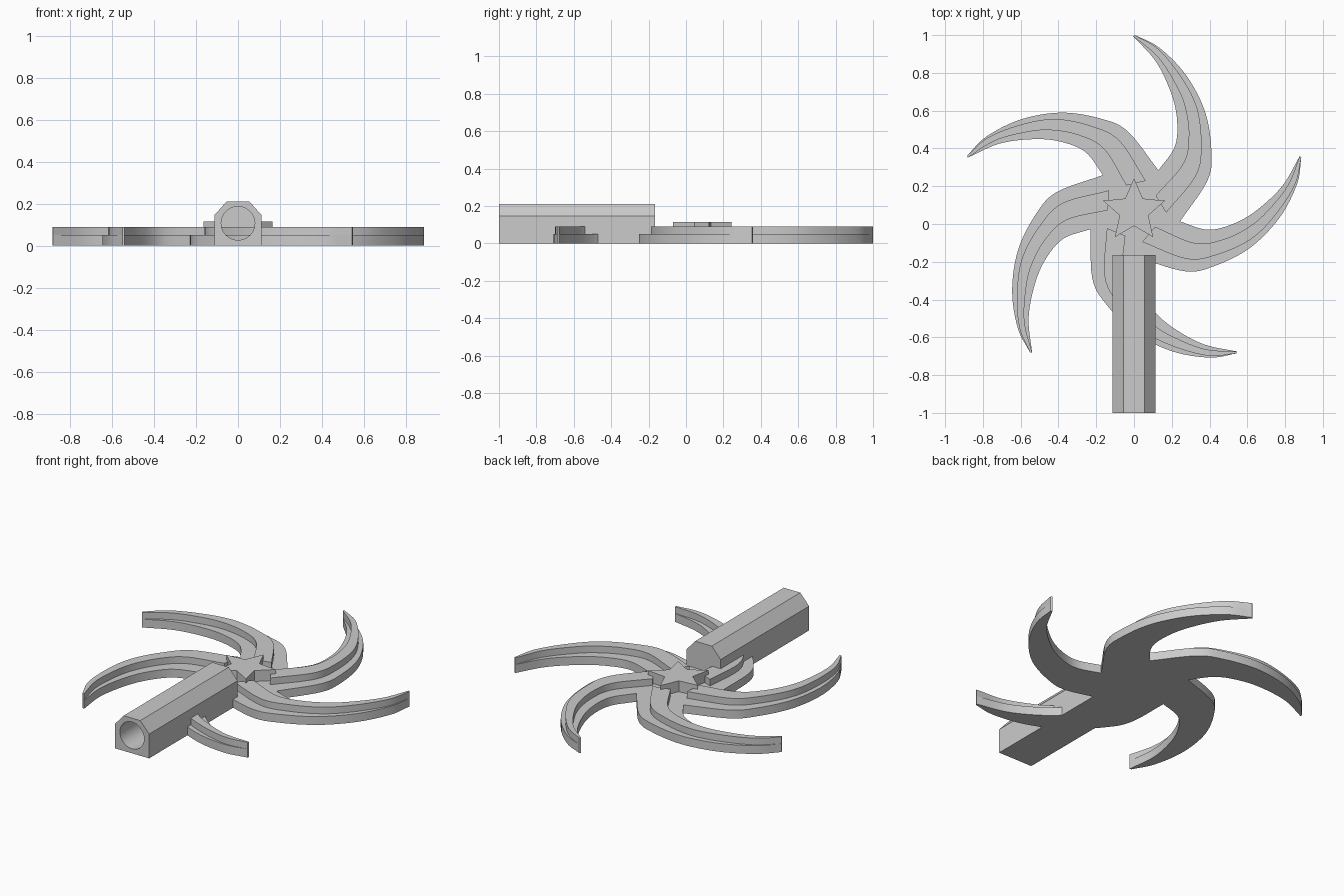
import bpy, bmesh, math
from mathutils import Vector, Matrix

cube = bpy.data.objects.get("Cube")
if cube:
    bpy.data.objects.remove(cube)

grey = bpy.data.materials.new("plain_grey")
grey.use_nodes = True
tone = (0.6, 0.6, 0.6, 1)
grey.diffuse_color = tone
grey.node_tree.nodes["Principled BSDF"].inputs["Base Color"].default_value = tone

HUB = Vector((0, 0.07))
ARMS = 5


def curve(points, steps=6):
    """Smooth curve through a few control points."""
    p = [Vector(q) for q in points]
    p = [2 * p[0] - p[1]] + p + [2 * p[-1] - p[-2]]
    out = []
    for a, b, c, d in zip(p, p[1:], p[2:], p[3:]):
        for i in range(steps):
            t = i / steps
            out.append(0.5 * (2 * b + (c - a) * t + (2 * a - 5 * b + 4 * c - d) * t ** 2
                              + (3 * b - a - 3 * c + d) * t ** 3))
    return out + [p[-2]]


def turned(points, k):
    rot = Matrix.Rotation(k * math.tau / ARMS, 2)
    return [rot @ q + HUB for q in points]


def prism(name, outline, low, high, upright=False):
    """Extrude an outline along z, or along y when upright."""
    bm = bmesh.new()
    place = (lambda q: (q[0], low, q[1])) if upright else (lambda q: (q[0], q[1], low))
    face = bm.faces.new([bm.verts.new(place(q)) for q in outline])
    moved = bmesh.ops.extrude_face_region(bm, geom=[face])["geom"]
    shift = (0, high - low, 0) if upright else (0, 0, high - low)
    bmesh.ops.translate(bm, vec=shift, verts=[v for v in moved if isinstance(v, bmesh.types.BMVert)])
    bmesh.ops.recalc_face_normals(bm, faces=bm.faces)
    mesh = bpy.data.meshes.new(name)
    bm.to_mesh(mesh)
    bm.free()
    mesh.materials.append(grey)
    obj = bpy.data.objects.new(name, mesh)
    bpy.context.collection.objects.link(obj)
    return obj


def smooth(obj):
    bpy.ops.object.select_all(action="DESELECT")
    obj.select_set(True)
    bpy.context.view_layer.objects.active = obj
    bpy.ops.object.shade_smooth_by_angle(angle=math.radians(30))


# Edges of one curved arm, around the hub
tip_out, tip_in = (0.005, 0.93), (-0.004, 0.924)
arm_outer = curve([tip_out, (0.133, 0.864), (0.275, 0.719), (0.377, 0.522),
                   (0.41, 0.31), (0.388, 0.158), (0.244, -0.056)])
arm_inner = curve([tip_in, (0.118, 0.787), (0.197, 0.621), (0.228, 0.48),
                   (0.216, 0.34), (0.13, 0.215)])
rib_outer = curve([tip_out, (0.132, 0.853), (0.256, 0.7), (0.335, 0.54),
                   (0.357, 0.35), (0.329, 0.187), (0.17, -0.01)])
rib_inner = curve([tip_in, (0.125, 0.815), (0.22, 0.67), (0.27, 0.55),
                   (0.29, 0.40), (0.261, 0.251), (0.115, 0.08)])

# Base plate with all arms in one outline
outline = []
for k in range(ARMS):
    outline += turned(arm_outer[::-1] + arm_inner[:-1], k)
smooth(prism("spiral_base", outline, 0, 0.05))

# Raised rib on each arm
for k in range(ARMS):
    smooth(prism(f"arm_rib_{k + 1}", turned(rib_outer[::-1] + rib_inner, k), 0.045, 0.09))

# Star on the hub
star = []
for k in range(ARMS):
    star += turned([Vector((0, 0.172)), Matrix.Rotation(math.pi / ARMS, 2) @ Vector((0, 0.08))], k)
prism("hub_star", star, 0.045, 0.115)

# Handle with a round socket in its front end
half = [(0.113, 0), (0.113, 0.145), (0.055, 0.21)]
handle = prism("handle", half + [(-x, z) for x, z in half[::-1]], -1, -0.165, upright=True)
ring = [(0.08 * math.cos(a), 0.107 + 0.08 * math.sin(a))
        for a in (i * math.tau / 48 for i in range(48))]
cutter = prism("socket_cutter", ring, -1.1, -0.3, upright=True)
cutter.hide_render = True
cut = handle.modifiers.new("socket", "BOOLEAN")
cut.operation, cut.object, cut.solver = "DIFFERENCE", cutter, "EXACT"
bpy.context.view_layer.objects.active = handle
bpy.ops.object.modifier_apply(modifier=cut.name)
bpy.data.objects.remove(cutter)
smooth(handle)
